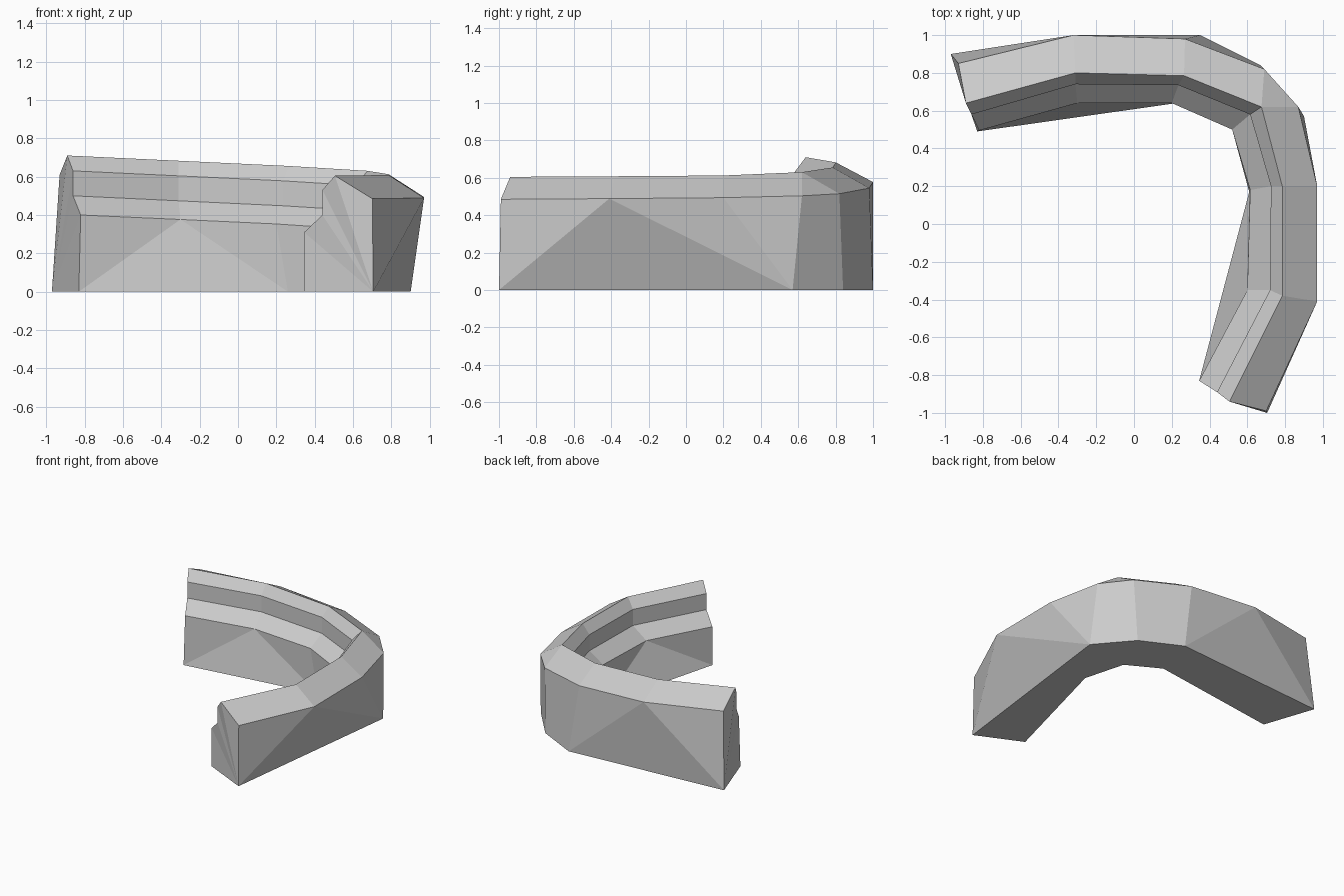
import bpy
import bmesh

cube = bpy.data.objects.get("Cube")
if cube:
    bpy.data.objects.remove(cube, do_unlink=True)


def make_material(name, colour):
    material = bpy.data.materials.new(name)
    material.use_nodes = True
    material.diffuse_color = colour
    material.node_tree.nodes["Principled BSDF"].inputs["Base Color"].default_value = colour
    return material


bm = bmesh.new()

# Share of the height fall still remaining at each station along the wall
FALL = [1, .74, .48, .24, .07, .03, 0]


def rail(plan, low=0.0, rise=0.0, fall=FALL):
    """One lengthwise line of vertices, sloping down towards the front end."""
    return [bm.verts.new((x, y, low + rise * f)) for (x, y), f in zip(plan, fall)]


def skin(first, second, steps=None):
    """Fill between two rails; each step names one vertex on either rail."""
    if steps is None:
        pairs = [(i, i) for i in range(len(first))]
    else:
        pairs = [(int(a), int(b)) for a, b in steps.split()]
    for (a, b), (c, d) in zip(pairs, pairs[1:]):
        corners = [first[a], first[c], second[d], second[b]]
        bm.faces.new(list(dict.fromkeys(corners)))


def cap(corners):
    """Close one end of the wall with a fan of triangles."""
    hub = corners[0]
    for left, right in zip(corners[1:], corners[2:]):
        bm.faces.new((hub, left, right))


# Plan lines, from the back end round the bend to the front end
outer_plan = [(-.93, .85), (-.32, 1), (.27, .98), (.69, .82),
              (.87, .62), (.97, .2), (.97, -.41), (.7, -.99)]
crest_plan = [(-.89, .64), (-.31, .8), (.265, .785), (.675, .62),
              (.785, .2), (.785, -.38), (.505, -.94)]
groove_plan = [(-.86, .58), (-.31, .74), (.235, .735), (.615, .58),
               (.725, .2), (.72, -.35), (.44, -.89)]
ledge_plan = [(-.82, .495), (-.3, .64), (.2, .64), (.52, .5),
              (.615, .18), (.6, -.35), (.345, -.83)]
outer_foot_plan = [(-.97, .9), (.35, 1), (.67, .84), (.9, .57), (.705, -1)]
inner_foot_plan = [(-.83, .49), (.26, .645), (.52, .5), (.61, .17), (.345, -.83)]

# The outer rail has one extra station on the bend
outer_fall = FALL[:4] + [.15] + FALL[4:]
outer = rail(outer_plan, .485, .125, outer_fall)
crest = rail(crest_plan, .605, .105)
groove_top = rail(groove_plan, .53, .1)
groove_base = rail(groove_plan, .4, .1)
ledge = rail(ledge_plan, .31, .09)
outer_foot = rail(outer_foot_plan)
inner_foot = rail(inner_foot_plan)

# Outer face, sloped top, groove, ledge, inner face and underside
skin(outer, outer_foot, "00 10 11 21 32 43 53 63 64 74")
skin(outer, crest, "00 11 22 33 43 54 65 76")
skin(crest, groove_top)
skin(groove_top, groove_base)
skin(groove_base, ledge)
skin(ledge, inner_foot, "00 10 11 21 32 43 53 54 64")
skin(inner_foot, outer_foot)

# Both ends
profile = [outer_foot, outer, crest, groove_top, groove_base, ledge, inner_foot]
cap([line[0] for line in profile])
cap([line[-1] for line in profile])

bmesh.ops.recalc_face_normals(bm, faces=bm.faces[:])
mesh = bpy.data.meshes.new("curved_wall")
bm.to_mesh(mesh)
bm.free()
mesh.materials.append(make_material("plain grey", (.6, .6, .6, 1)))
wall = bpy.data.objects.new("curved_wall", mesh)
bpy.context.collection.objects.link(wall)
